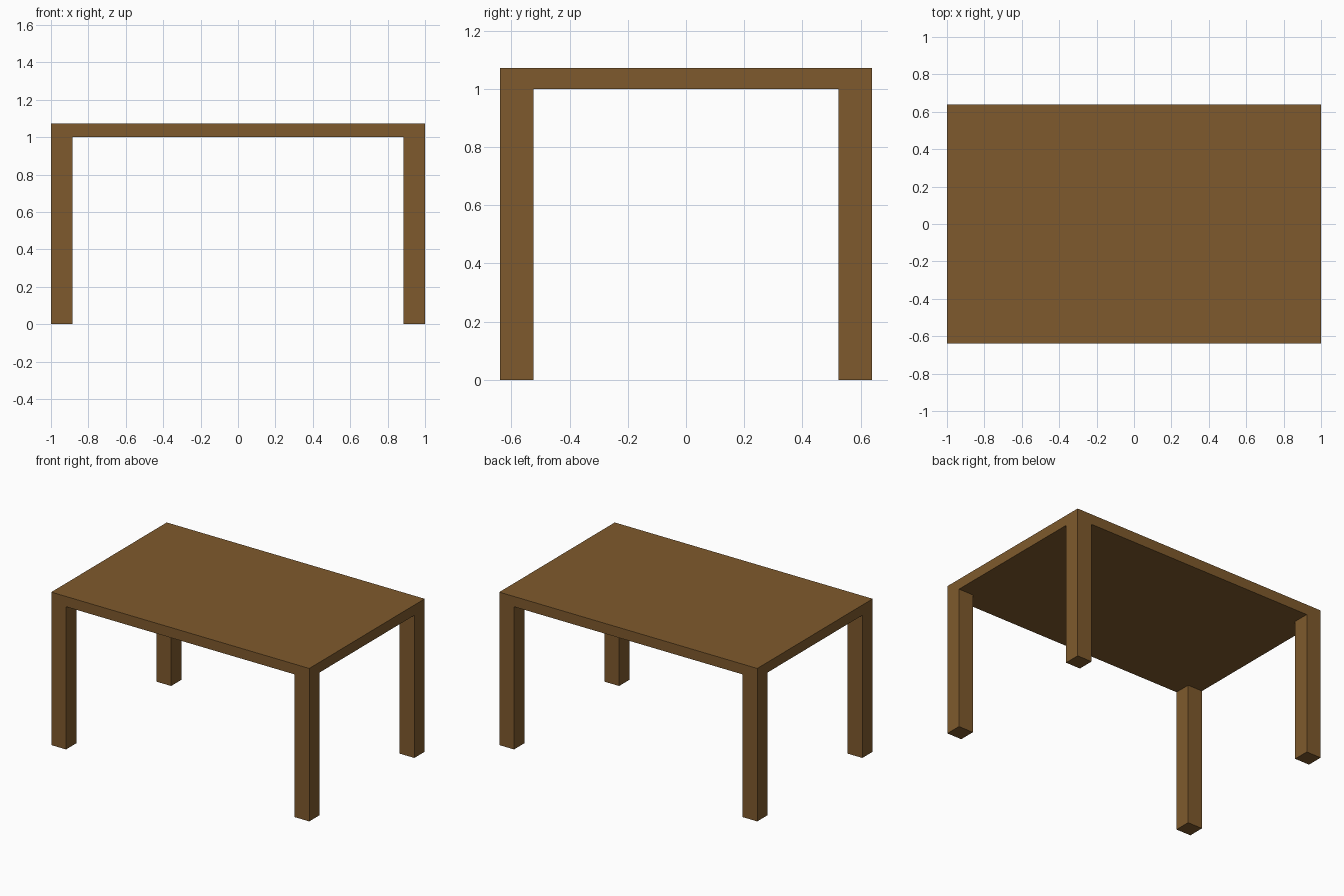
import bpy, bmesh
from mathutils import Matrix, Vector

if "Cube" in bpy.data.objects:
    bpy.data.objects.remove(bpy.data.objects["Cube"])

HALF_X, HALF_Y = 1.0, 0.639      # tabletop half sizes
LEG, LEG_H, TOP_H = 0.114, 1.0, 1.072

wood = bpy.data.materials.new("brown wood")
wood.diffuse_color = (0.212, 0.102, 0.026, 1.0)
wood.use_nodes = True
wood.node_tree.nodes["Principled BSDF"].inputs["Base Color"].default_value = wood.diffuse_color


def box(name, low, high):
    """Axis-aligned box between two corners."""
    low, high = Vector(low), Vector(high)
    bm = bmesh.new()
    bmesh.ops.create_cube(bm, size=1.0, matrix=Matrix.LocRotScale(
        (low + high) / 2, None, high - low))
    mesh = bpy.data.meshes.new(name)
    bm.to_mesh(mesh)
    bm.free()
    mesh.materials.append(wood)
    obj = bpy.data.objects.new(name, mesh)
    bpy.context.collection.objects.link(obj)
    return obj


# Tabletop slab
box("tabletop", (-HALF_X, -HALF_Y, LEG_H), (HALF_X, HALF_Y, TOP_H))

# Four square legs flush with the corners
for y_name, sy in (("front", -1), ("back", 1)):
    for x_name, sx in (("left", -1), ("right", 1)):
        cx, cy, h = sx * (HALF_X - LEG / 2), sy * (HALF_Y - LEG / 2), LEG / 2
        box(f"{y_name}_{x_name}_leg", (cx - h, cy - h, 0), (cx + h, cy + h, LEG_H))
